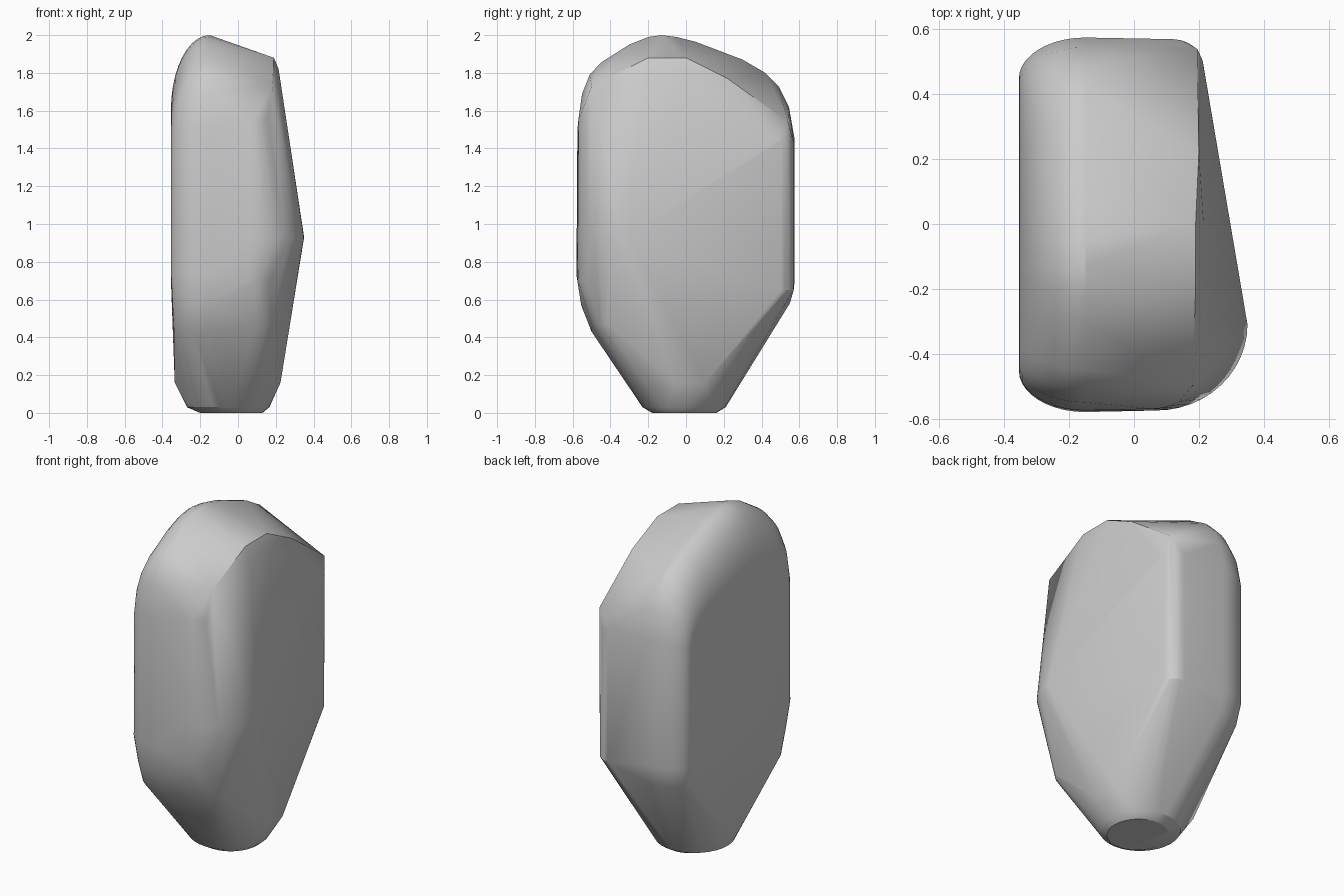
import bpy, bmesh, math

if "Cube" in bpy.data.objects:
    bpy.data.objects.remove(bpy.data.objects["Cube"], do_unlink=True)

mat = bpy.data.materials.new("plain_grey")
mat.use_nodes = True
grey = (0.6, 0.6, 0.6, 1)
mat.diffuse_color = grey
mat.node_tree.nodes["Principled BSDF"].inputs["Base Color"].default_value = grey

points = []


def arc(cx, cy, rx, ry, z, start, end, steps):
    """Horizontal elliptical arc, angles in degrees."""
    for i in range(steps + 1):
        a = math.radians(start + (end - start) * i / steps)
        points.append((cx + rx * math.cos(a), cy + ry * math.sin(a), z))


# Side silhouette (y, z), front bottom over the top to back bottom
outline = [(-.5, .43), (-.555, .57), (-.58, .73), (-.575, 1.5), (-.55, 1.69),
           (-.51, 1.79), (-.45, 1.855), (-.3, 1.95), (-.2, 1.99), (-.13, 2), (-.05, 1.99),
           (.05, 1.965), (.3, 1.87), (.42, 1.8), (.49, 1.73), (.545, 1.62), (.575, 1.45),
           (.575, .7), (.55, .58)]

# Rounded rim on the flat side
STEPS = 10
for i in range(STEPS + 1):
    t = math.pi / 2 * i / STEPS
    inset = 1 - math.cos(t)
    for y, z in outline:
        depth = .205 if z > .6 else .19
        drop = max(0, z - 1.4) * .66 * inset
        points.append((-.15 - depth * math.sin(t), y * (1 - .22 * inset), z - drop))

# Sloped roof edge on the ridged side
points += [(.19, -.2, 1.88), (.19, 0, 1.88), (.2, .22, 1.77), (.195, .54, 1.54),
           (.18, -.5, 1.73), (.215, -.2, 1.82), (.215, 0, 1.82)]

# Rounded vertical back corner
for z in (.65, 1.44):
    arc(.12, .48, .095, .09, z, 0, 90, 6)

# Bulging front corner: wide at the ridge, tighter above and below
arc(.07, -.31, .28, .265, .93, 0, -90, 12)
arc(.05, -.42, .16, .155, .7, 0, -90, 8)
arc(.06, -.44, .14, .13, 1.55, 0, -90, 8)
arc(.05, -.4, .15, .1, .47, 0, -90, 8)

# Round foot with a chamfer
arc(-.035, -.01, .165, .17, 0, 0, 360, 32)
arc(-.052, -.01, .218, .22, .03, 0, 360, 32)
for y in (-.06, .1):
    points += [(.225, y, .16), (-.335, y, .16)]

# Wrap the body around the construction points
bm = bmesh.new()
verts = [bm.verts.new(p) for p in points]
hull = bmesh.ops.convex_hull(bm, input=verts)
spare = {g for g in hull["geom_interior"] + hull["geom_unused"]
         if isinstance(g, bmesh.types.BMVert)}
bmesh.ops.delete(bm, geom=list(spare), context="VERTS")
bmesh.ops.recalc_face_normals(bm, faces=bm.faces)
mesh = bpy.data.meshes.new("rounded_body")
bm.to_mesh(mesh)
bm.free()
body = bpy.data.objects.new("rounded_body", mesh)
bpy.context.collection.objects.link(body)
mesh.materials.append(mat)

bpy.ops.object.select_all(action="DESELECT")
body.select_set(True)
bpy.context.view_layer.objects.active = body
bpy.ops.object.shade_smooth_by_angle(angle=math.radians(25))
